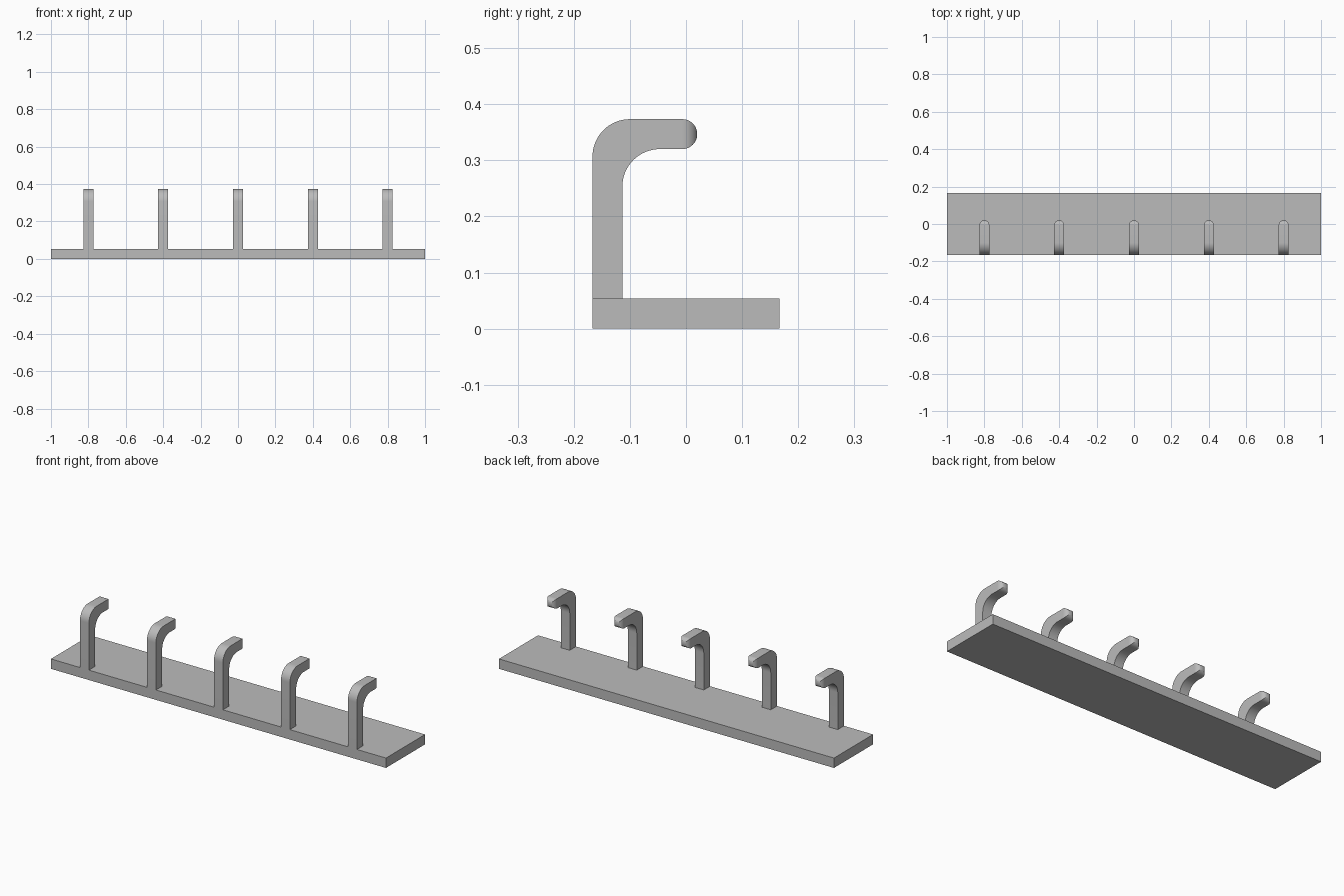
import bpy, bmesh
from math import cos, sin, pi
from mathutils import Vector

cube = bpy.data.objects.get("Cube")
if cube:
    bpy.data.objects.remove(cube, do_unlink=True)

U = 2 / 150                  # one design unit
LENGTH, DEPTH, THICK = 2.0, 25 * U, 4 * U
FRONT, TOP = -DEPTH / 2, 28 * U
R_BEND, R_TIP = 5 * U, THICK / 2
TIP_Y = FRONT + 14 * U - R_TIP    # centre of the rounded tip

grey = bpy.data.materials.new("Grey")
grey.use_nodes = True
grey.diffuse_color = (0.5, 0.5, 0.5, 1)
grey.node_tree.nodes["Principled BSDF"].inputs["Base Color"].default_value = (0.5, 0.5, 0.5, 1)


def arc(cx, cy, r, start, end, steps):
    angles = [start + (end - start) * i / steps for i in range(steps + 1)]
    return [(cx + r * cos(a), cy + r * sin(a)) for a in angles]


def prism(name, points, offset):
    """Closed outline of 3D points, extruded along offset."""
    bm = bmesh.new()
    face = bm.faces.new([bm.verts.new(p) for p in points])
    ext = bmesh.ops.extrude_face_region(bm, geom=[face], use_keep_orig=True)
    moved = [v for v in ext["geom"] if isinstance(v, bmesh.types.BMVert)]
    bmesh.ops.translate(bm, verts=moved, vec=Vector(offset))
    bmesh.ops.recalc_face_normals(bm, faces=bm.faces)
    mesh = bpy.data.meshes.new(name)
    bm.to_mesh(mesh)
    bm.free()
    mesh.materials.append(grey)
    obj = bpy.data.objects.new(name, mesh)
    bpy.context.collection.objects.link(obj)
    return obj


# Base plate
h, d = LENGTH / 2, DEPTH / 2
prism("base_plate", [(-h, -d, 0), (h, -d, 0), (h, d, 0), (-h, d, 0)], (0, 0, THICK))

# Hook side outline: post, inner bend, round tip, outer bend
inner = FRONT + THICK
side = [(FRONT, THICK), (inner, THICK)]
side += arc(inner + R_BEND, TOP - THICK - R_BEND, R_BEND, pi, pi / 2, 16)
side += arc(TIP_Y, TOP - R_TIP, R_TIP, -pi / 2, pi / 2, 24)
side += arc(FRONT + R_BEND, TOP - R_BEND, R_BEND, pi / 2, pi, 16)
hook = prism("hook_1", [(-THICK, y, z) for y, z in side], (2 * THICK, 0, 0))

# Trim to the hook width, with the tip rounded from above as well
plan = [(-R_TIP, -0.4), (R_TIP, -0.4)] + arc(0, TIP_Y, R_TIP, 0, pi, 24)
cutter = prism("tip_cutter", [(x, y, -0.1) for x, y in plan], (0, 0, 0.7))
cutter.hide_render = True
trim = hook.modifiers.new("Trim", 'BOOLEAN')
trim.operation, trim.solver, trim.object = 'INTERSECT', 'EXACT', cutter
bpy.ops.object.select_all(action='DESELECT')
bpy.context.view_layer.objects.active = hook
hook.select_set(True)
bpy.ops.object.modifier_apply(modifier=trim.name)
bpy.data.objects.remove(cutter, do_unlink=True)
bpy.ops.object.shade_smooth_by_angle(angle=pi / 6)

# Row of five hooks
hook.location.x = -0.8
for i in range(1, 5):
    copy = hook.copy()
    copy.name = f"hook_{i + 1}"
    copy.location.x = -0.8 + 0.4 * i
    bpy.context.collection.objects.link(copy)
